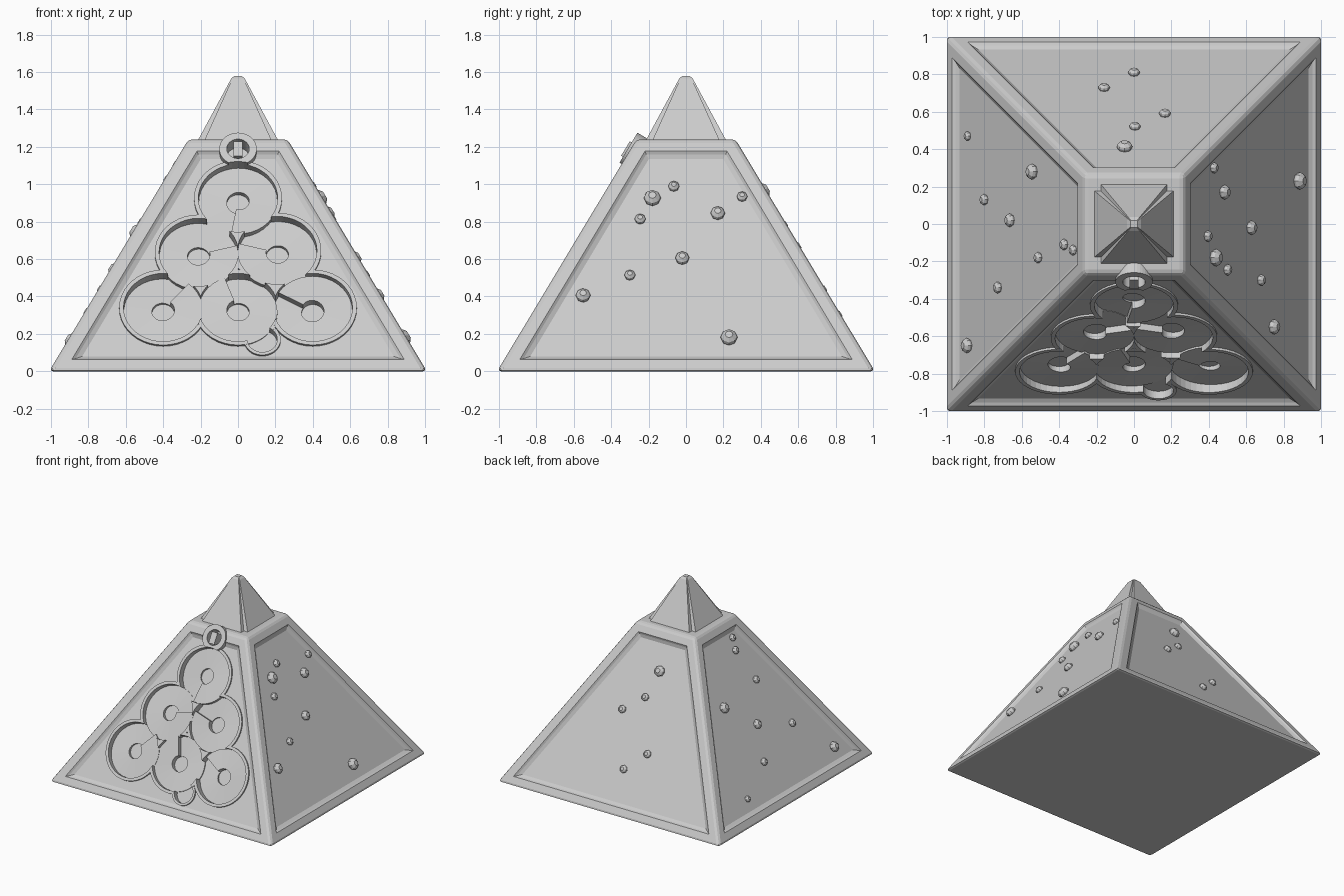
import bpy, bmesh
from math import radians, sin, cos, pi
from mathutils import Matrix, Vector

if "Cube" in bpy.data.objects:
    bpy.data.objects.remove(bpy.data.objects["Cube"])

BASE, TOP, HEIGHT = 1.01, 0.265, 1.24
SLOPE = (BASE - TOP) / HEIGHT
UP = Vector((0, SLOPE, 1)).normalized()
NORMAL = Vector((0, -UP.z, UP.y))
RECESS = 0.025


def on_face(side, u, z):
    """Frame on a recessed panel: x sideways, y up the slope, z outward."""
    m = Matrix((Vector((1, 0, 0)), UP, NORMAL)).transposed().to_4x4()
    m.translation = (u, -(BASE - SLOPE * z - RECESS / UP.z), z)
    return Matrix.Rotation(radians(90 * side), 4, 'Z') @ m


def make(name, bm):
    bmesh.ops.recalc_face_normals(bm, faces=bm.faces)
    me = bpy.data.meshes.new(name)
    bm.to_mesh(me)
    bm.free()
    ob = bpy.data.objects.new(name, me)
    bpy.context.collection.objects.link(ob)
    return ob


def cylinder(name, m, r, low, high, n=40):
    bm = bmesh.new()
    bmesh.ops.create_cone(bm, cap_ends=True, segments=n, radius1=r, radius2=r, depth=high - low,
                          matrix=m @ Matrix.Translation((0, 0, (low + high) / 2)))
    return make(name, bm)


def boolean(target, tool, op):
    mod = target.modifiers.new(op, 'BOOLEAN')
    mod.operation, mod.object, mod.solver = op, tool, 'EXACT'
    bpy.context.view_layer.objects.active = target
    bpy.ops.object.modifier_apply(modifier=mod.name)
    bpy.data.objects.remove(tool, do_unlink=True)


# Main body: bevelled frustum with framed, recessed panels
bm = bmesh.new()
bmesh.ops.create_cube(bm, size=2)
for v in bm.verts:
    s, z = (TOP, HEIGHT) if v.co.z > 0 else (BASE, 0)
    v.co = (v.co.x * s, v.co.y * s, z)
bmesh.ops.bevel(bm, geom=bm.edges[:], offset=0.022, segments=2, profile=0.5, affect='EDGES')
bm.normal_update()
sides = [f for f in bm.faces if f.calc_area() > 0.5 and abs(f.normal.z) < 0.9]
bmesh.ops.inset_individual(bm, faces=sides, thickness=0.052, depth=0, use_even_offset=True)
bmesh.ops.inset_individual(bm, faces=sides, thickness=0.012, depth=-0.012, use_even_offset=True)
bmesh.ops.inset_individual(bm, faces=sides, thickness=0.022, depth=-(RECESS - 0.012), use_even_offset=True)
body = make("pyramid_body", bm)

# Front track: raised rims, then round pockets (x, z, step angle)
discs = [(0, 0.92, -100), (-0.21, 0.63, 15), (0.21, 0.64, 165),
         (-0.4, 0.335, 50), (0, 0.335, 110), (0.4, 0.335, 150)]
pockets = [(x, z, 0.235, 0.212, 0.012, -0.055) for x, z, a in discs]
pockets += [(0.13, 0.165, 0.098, 0.08, 0.01, -0.03), (0, 1.17, 0.1, 0.06, 0.036, -0.05)]
for i, (x, z, r, _, high, _) in enumerate(pockets):
    boolean(body, cylinder("rim", on_face(0, x, z), r, -0.03 - i * 0.0005, high + i * 0.0004), 'UNION')
for i, (x, z, _, r, _, low) in enumerate(pockets):
    boolean(body, cylinder("pocket", on_face(0, x, z), r, low - i * 0.0005, 0.15), 'DIFFERENCE')

# Spiral ramps with a step, around a sunken centre
for i, (x, z, start) in enumerate(discs):
    bm = bmesh.new()
    m, n, rows = on_face(0, x, z), 36, []
    for k in range(n + 1):
        a = radians(start) + 2 * pi * k / n * (1 if i % 2 else -1)
        h = -0.048 + 0.04 * k / n
        rows.append([bm.verts.new(m @ Vector((r * cos(a), r * sin(a), d)))
                     for r, d in ((0.06, -0.058), (0.06, h), (0.211, h), (0.211, -0.058))])
    for a, b in zip(rows, rows[1:]):
        for j in range(4):
            bm.faces.new((a[j], a[(j + 1) % 4], b[(j + 1) % 4], b[j]))
    bm.faces.new(rows[0])
    bm.faces.new(rows[-1])
    make(f"spiral_ramp_{i + 1}", bm)

# Inlet block in the top opening
bm = bmesh.new()
bmesh.ops.create_cube(bm, size=1, matrix=on_face(0, 0, 1.165) @ Matrix.Diagonal((0.05, 0.09, 0.1, 1)))
make("inlet_block", bm)

# Capstone: notched square tapering to a small blunt tip
bm = bmesh.new()
a, b = 0.178, 0.213
quarter = [Vector((a, -b, 0)), Vector((a, -a, 0)), Vector((b, -a, 0))]
outline = [Matrix.Rotation(radians(90 * k), 3, 'Z') @ p for k in range(4) for p in quarter]
rings = [[bm.verts.new((p.x * s, p.y * s, z)) for p in outline]
         for s, z in ((1.02, 1.23), (0.17, 1.565), (0.09, 1.58))]
for lo, hi in zip(rings, rings[1:]):
    for k in range(12):
        bm.faces.new((lo[k], lo[(k + 1) % 12], hi[(k + 1) % 12], hi[k]))
bm.faces.new(rings[0])
bm.faces.new(rings[-1])
make("capstone", bm)

# Faceted studs: side -> (sideways, height, radius)
studs = {
    1: [(-0.55, 0.4, 0.04), (-0.3, 0.51, 0.03), (-0.18, 0.92, 0.046), (-0.065, 0.985, 0.03),
        (-0.245, 0.81, 0.03), (0.17, 0.84, 0.039), (0.3, 0.93, 0.029), (-0.02, 0.6, 0.038),
        (0.23, 0.175, 0.046)],
    2: [(0, 0.295, 0.031), (0.16, 0.43, 0.031), (-0.165, 0.66, 0.031), (-0.005, 0.775, 0.03),
        (0.05, 0.96, 0.042)],
    3: [(-0.47, 0.16, 0.025), (-0.28, 0.74, 0.042), (-0.13, 0.31, 0.03), (-0.02, 0.54, 0.036),
        (0.18, 0.79, 0.03), (0.11, 1.02, 0.03), (0.14, 1.1, 0.028), (0.34, 0.43, 0.031),
        (0.65, 0.16, 0.04)],
}
for side, items in studs.items():
    for u, z, r in items:
        bm = bmesh.new()
        m = on_face(side, u, z)
        profile = ((0.85, -0.01), (1, 0.3 * r), (0.9, 0.6 * r), (0.45, 0.95 * r))
        rings = [[bm.verts.new(m @ Vector((r * s * cos(k * pi / 4), r * s * sin(k * pi / 4), h)))
                  for k in range(8)] for s, h in profile]
        for lo, hi in zip(rings, rings[1:]):
            for k in range(8):
                bm.faces.new((lo[k], lo[(k + 1) % 8], hi[(k + 1) % 8], hi[k]))
        bm.faces.new(rings[0])
        bm.faces.new(rings[-1])
        make("stud", bm)
